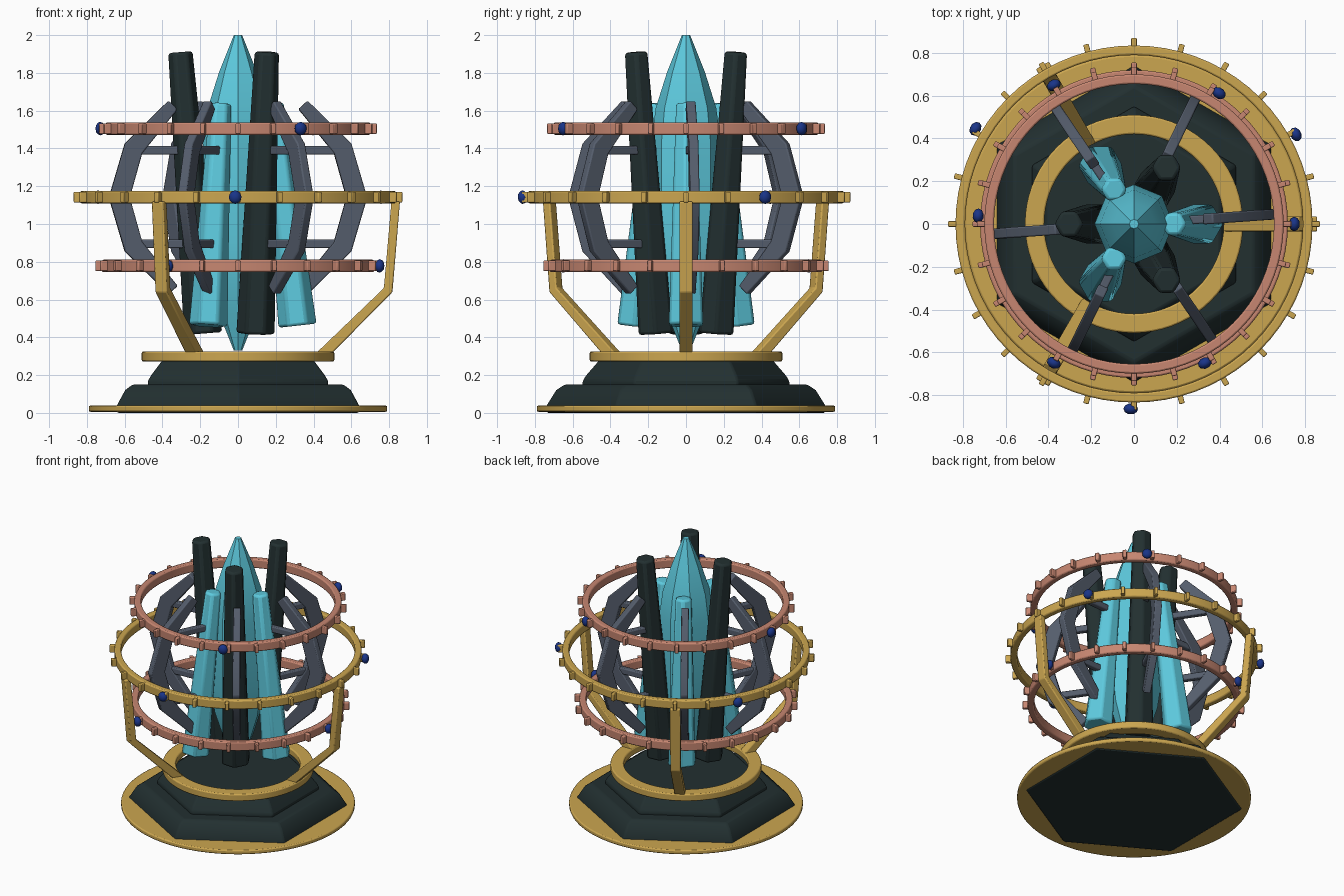
import bpy, bmesh
from math import cos, sin, pi, radians
from mathutils import Vector, Matrix

cube = bpy.data.objects.get("Cube")
if cube:
    bpy.data.objects.remove(cube)


def material(name, rgb):
    m = bpy.data.materials.new(name)
    m.use_nodes = True
    m.diffuse_color = (*rgb, 1)
    m.node_tree.nodes["Principled BSDF"].inputs["Base Color"].default_value = (*rgb, 1)
    return m


CYAN = material("cyan", (0.11, 0.59, 0.73))
GOLD = material("gold", (0.6, 0.38, 0.08))
COPPER = material("copper", (0.57, 0.24, 0.165))
STEEL = material("slate_grey", (0.09, 0.11, 0.15))
BLACK = material("dark_green_black", (0.016, 0.029, 0.03))
BLUE = material("deep_blue", (0.01, 0.035, 0.25))


def finish(name, bm, mat, bevel=0.0, angle=30):
    bmesh.ops.recalc_face_normals(bm, faces=bm.faces)
    mesh = bpy.data.meshes.new(name)
    bm.to_mesh(mesh)
    bm.free()
    mesh.materials.append(mat)
    ob = bpy.data.objects.new(name, mesh)
    bpy.context.collection.objects.link(ob)
    if bevel:
        mod = ob.modifiers.new("edge_bevel", 'BEVEL')
        mod.width = bevel
        mod.segments = 2
        mod.limit_method = 'ANGLE'
    bpy.ops.object.select_all(action='DESELECT')
    ob.select_set(True)
    bpy.context.view_layer.objects.active = ob
    bpy.ops.object.shade_smooth_by_angle(angle=radians(angle))
    return ob


def polar(r, degrees, z):
    a = radians(degrees)
    return Vector((r * cos(a), r * sin(a), z))


def lathe(name, profile, sides, mat, start=0, closed=False, bevel=0.0, angle=30):
    """Turn an (r, z) profile about the z axis; open profiles get end caps."""
    bm = bmesh.new()
    rows = [[bm.verts.new(polar(r, start + 360 * i / sides, z)) for i in range(sides)]
            for r, z in profile]
    pairs = list(zip(rows, rows[1:]))
    if closed:
        pairs.append((rows[-1], rows[0]))
    else:
        bm.faces.new(rows[0])
        bm.faces.new(rows[-1])
    for a, b in pairs:
        for i in range(sides):
            j = (i + 1) % sides
            bm.faces.new((a[i], a[j], b[j], b[i]))
    return finish(name, bm, mat, bevel, angle)


def ring(name, inner, outer, low, high, mat):
    return lathe(name, [(inner, low), (outer, low), (outer, high), (inner, high)],
                 72, mat, closed=True, bevel=0.008)


def bar(name, path, width, degrees, mat):
    """Sweep a rectangle along (r, z, thickness) points in a radial plane."""
    bm = bmesh.new()
    turn = Matrix.Rotation(radians(degrees), 3, 'Z')
    pts = [Vector((r, z)) for r, z, t in path]
    rows = []
    for i, p in enumerate(pts):
        d = Vector((0, 0))
        if i > 0:
            d += (p - pts[i - 1]).normalized()
        if i < len(pts) - 1:
            d += (pts[i + 1] - p).normalized()
        d.normalize()
        n = Vector((d.y, -d.x)) * path[i][2] / 2
        rows.append([bm.verts.new(turn @ Vector((p.x + s * n.x, y * width / 2, p.y + s * n.y)))
                     for s, y in ((-1, -1), (1, -1), (1, 1), (-1, 1))])
    for a, b in zip(rows, rows[1:]):
        for i in range(4):
            j = (i + 1) % 4
            bm.faces.new((a[i], a[j], b[j], b[i]))
    bm.faces.new(rows[0])
    bm.faces.new(rows[-1])
    return finish(name, bm, mat, 0.007)


def rod(name, low, high, r_low, r_high, mat):
    """Six-sided tapered rod between two points."""
    bm = bmesh.new()
    d = high - low
    m = Matrix.Translation((low + high) / 2) @ d.to_track_quat('Z', 'Y').to_matrix().to_4x4()
    bmesh.ops.create_cone(bm, cap_ends=True, segments=6, radius1=r_low, radius2=r_high,
                          depth=d.length, matrix=m)
    return finish(name, bm, mat, 0.015)


def hoop(name, outer, z, mat, bead_start):
    """Thin ring with studs around it and three blue beads."""
    ring(name, outer - 0.045, outer, z - 0.033, z + 0.033, mat)
    bm = bmesh.new()
    for i in range(24):
        m = (Matrix.Rotation(2 * pi * i / 24, 4, 'Z') @ Matrix.Translation((outer + 0.008, 0, z))
             @ Matrix.Diagonal((0.054, 0.026, 0.056, 1)))
        bmesh.ops.create_cube(bm, size=1, matrix=m)
    finish(name + "_studs", bm, mat, 0.005)
    bm = bmesh.new()
    for k in range(3):
        m = (Matrix.Rotation(radians(bead_start + 120 * k), 4, 'Z')
             @ Matrix.Translation((outer + 0.03, 0, z)) @ Matrix.Diagonal((0.026, 0.034, 0.036, 1)))
        bmesh.ops.create_icosphere(bm, subdivisions=2, radius=1, matrix=m)
    finish(name + "_beads", bm, BLUE, angle=60)


# Stepped hexagonal base with gold trim rings
lathe("base_lower_tier", [(0.74, 0), (0.74, 0.04), (0.69, 0.12), (0.645, 0.15)],
      6, BLACK, start=30, bevel=0.01)
lathe("base_upper_tier", [(0.55, 0.14), (0.55, 0.17), (0.53, 0.2), (0.465, 0.275)],
      6, BLACK, start=30, bevel=0.01)
ring("base_rim", 0.62, 0.79, 0.006, 0.038, GOLD)
ring("base_collar", 0.42, 0.51, 0.272, 0.325, GOLD)

# Central spindle, mirrored about its middle height
MID = 1.165
half = [(0.022, 0.835), (0.1, 0.64), (0.16, 0.45), (0.185, 0.26)]
lathe("core_spindle",
      [(r, MID - h) for r, h in half] + [(r, MID + h) for r, h in reversed(half)],
      8, CYAN, angle=25)

# Leaning rods, gold legs
for k in range(3):
    a = 120 * k
    rod(f"cyan_rod_{k + 1}", polar(0.315, a, 0.462), polar(0.185, a, 1.638), 0.105, 0.06, CYAN)
    b = a + 60
    rod(f"dark_rod_{k + 1}", polar(0.185, b, 0.42), polar(0.305, b, 1.91), 0.105, 0.068, BLACK)
    bar(f"leg_{k + 1}", [(0.44, 0.3, 0.06), (0.795, 0.65, 0.05), (0.835, 1.12, 0.045)],
        0.07, a, GOLD)

# Curved cage struts with two spokes each
arch = [(0.345, 1.63, 0.065), (0.555, 1.4, 0.105), (0.63, 1.14, 0.11),
        (0.555, 0.88, 0.105), (0.345, 0.65, 0.065)]
for k in range(6):
    a = 60 * k + 4
    bar(f"cage_strut_{k + 1}", arch, 0.05, a, STEEL)
    for label, z in (("upper", 1.39), ("lower", 0.895)):
        bar(f"{label}_spoke_{k + 1}", [(0.2, z, 0.045), (0.54, z, 0.045)], 0.04, a, STEEL)

# Three hoops
hoop("upper_hoop", 0.7, 1.505, COPPER, 57)
hoop("middle_hoop", 0.835, 1.142, GOLD, 29)
hoop("lower_hoop", 0.72, 0.778, COPPER, 0)
